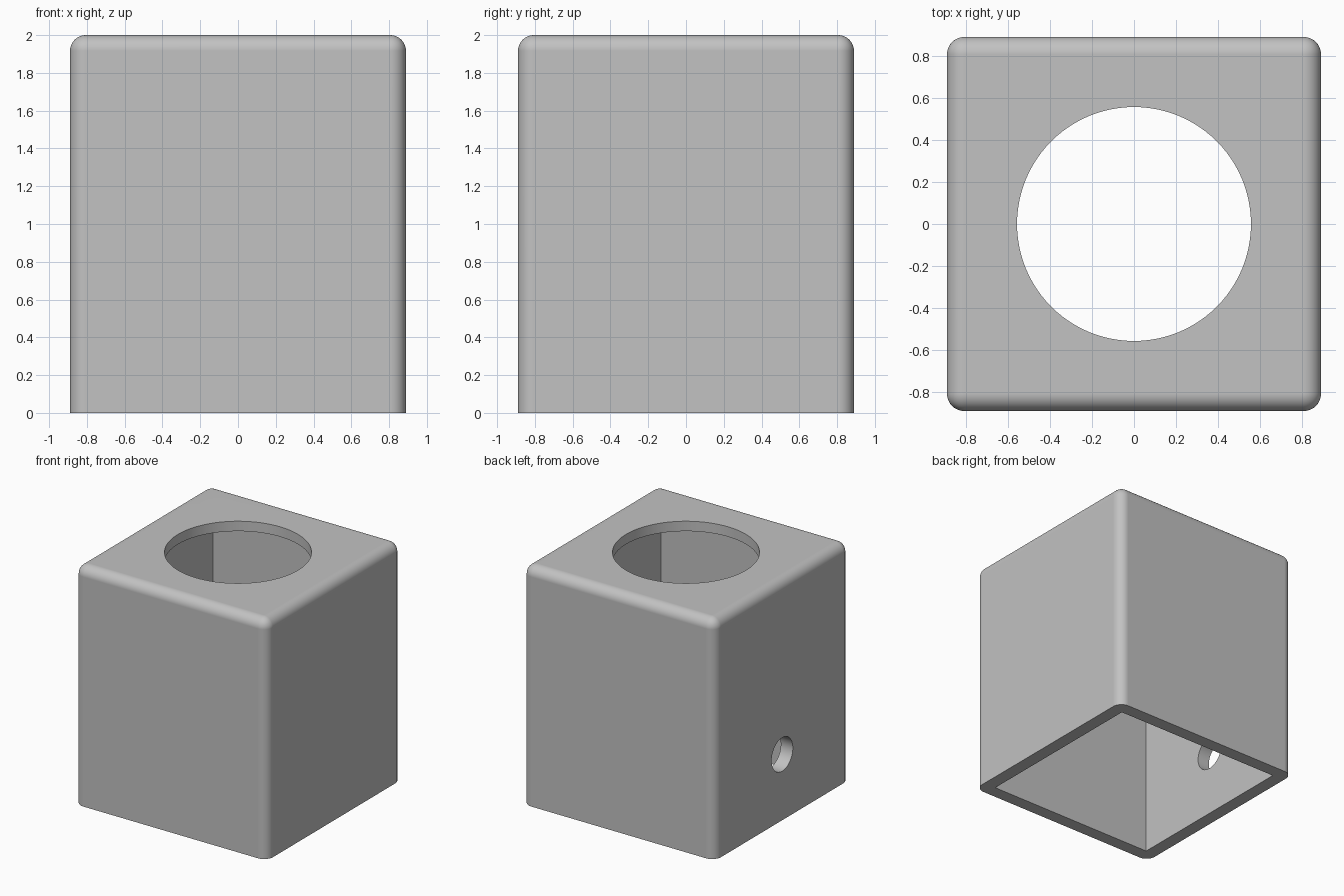
import bpy
import bmesh
from math import radians
from mathutils import Matrix, Vector

if "Cube" in bpy.data.objects:
    bpy.data.objects.remove(bpy.data.objects["Cube"], do_unlink=True)

HEIGHT, HALF = 2.0, 0.889      # outer size
WALL, ROOF = 0.111, 0.083      # shell thickness
FILLET = 0.083
TOP_RADIUS, SIDE_RADIUS, SIDE_Z = 0.556, 0.14, 0.55

grey = bpy.data.materials.new("light_grey")
grey.use_nodes = True
colour = (0.54, 0.54, 0.54, 1.0)
grey.diffuse_color = colour
grey.node_tree.nodes["Principled BSDF"].inputs["Base Color"].default_value = colour


def make_object(name, bm):
    mesh = bpy.data.meshes.new(name)
    bm.to_mesh(mesh)
    bm.free()
    mesh.materials.append(grey)
    obj = bpy.data.objects.new(name, mesh)
    bpy.context.collection.objects.link(obj)
    return obj


def box(half, bottom, top):
    bm = bmesh.new()
    size = Matrix.Diagonal((2 * half, 2 * half, top - bottom, 1))
    place = Matrix.Translation((0, 0, (bottom + top) / 2))
    bmesh.ops.create_cube(bm, size=1, matrix=place @ size)
    return bm


def drill(name, radius, depth, centre, axis):
    bm = bmesh.new()
    turn = Vector((0, 0, 1)).rotation_difference(Vector(axis)).to_matrix().to_4x4()
    bmesh.ops.create_cone(bm, cap_ends=True, segments=96, radius1=radius, radius2=radius,
                          depth=depth, matrix=Matrix.Translation(centre) @ turn)
    return make_object(name, bm)


# Outer body: every edge rounded except those around the open base
bm = box(HALF, 0, HEIGHT)
rounded = [e for e in bm.edges if max(v.co.z for v in e.verts) > HEIGHT / 2]
bmesh.ops.bevel(bm, geom=rounded, offset=FILLET, offset_type='OFFSET',
                segments=10, profile=0.5, affect='EDGES')
housing = make_object("housing", bm)

# Square cavity, round roof opening and small hole in one side wall
cutters = [
    make_object("cavity_cutter", box(HALF - WALL, -0.2, HEIGHT - ROOF)),
    drill("roof_opening_cutter", TOP_RADIUS, 0.6, (0, 0, HEIGHT), (0, 0, 1)),
    drill("side_hole_cutter", SIDE_RADIUS, 0.6, (-HALF, 0, SIDE_Z), (1, 0, 0)),
]

bpy.context.view_layer.objects.active = housing
housing.select_set(True)
for cutter in cutters:
    cutter.hide_render = True
    cut = housing.modifiers.new(cutter.name, 'BOOLEAN')
    cut.operation = 'DIFFERENCE'
    cut.solver = 'EXACT'
    cut.object = cutter
    bpy.ops.object.modifier_apply(modifier=cut.name)
    bpy.data.objects.remove(cutter, do_unlink=True)

# Smooth fillets and bores, flat walls
bpy.ops.object.shade_smooth_by_angle(angle=radians(30))
normals = housing.modifiers.new("flat_walls", 'WEIGHTED_NORMAL')
normals.keep_sharp = True
